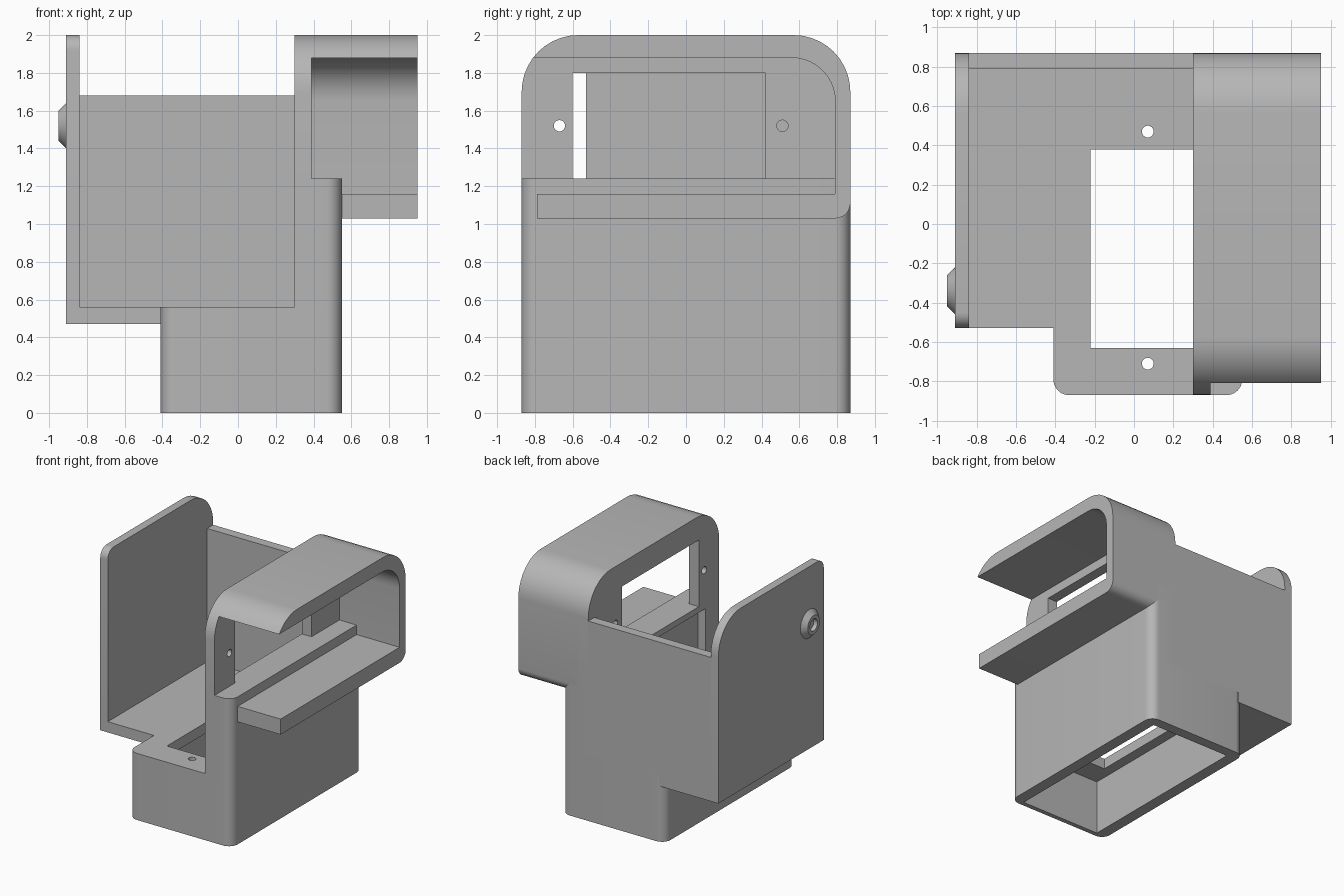
import bpy, bmesh, math
from mathutils import Vector

cube = bpy.data.objects.get("Cube")
if cube:
    bpy.data.objects.remove(cube, do_unlink=True)

grey = bpy.data.materials.new("plain grey")
grey.use_nodes = True
COLOUR = (0.47, 0.47, 0.47, 1)
grey.diffuse_color = COLOUR
grey.node_tree.nodes["Principled BSDF"].inputs["Base Color"].default_value = COLOUR


def rounded(corners, steps=10):
    """Outline from (a, b, radius) right-angle corners."""
    out = []
    for i, (a, b, r) in enumerate(corners):
        p = Vector((a, b))
        if r == 0:
            out.append(p)
            continue
        u = (Vector(corners[i - 1][:2]) - p).normalized() * r
        v = (Vector(corners[(i + 1) % len(corners)][:2]) - p).normalized() * r
        for k in range(steps + 1):
            t = math.pi / 2 * k / steps
            out.append(p + u * (1 - math.sin(t)) + v * (1 - math.cos(t)))
    return out


def finish(name, bm):
    bmesh.ops.recalc_face_normals(bm, faces=bm.faces)
    mesh = bpy.data.meshes.new(name)
    bm.to_mesh(mesh)
    bm.free()
    mesh.materials.append(grey)
    ob = bpy.data.objects.new(name, mesh)
    bpy.context.collection.objects.link(ob)
    return ob


def prism(name, outline, axis, lo, hi):
    """Extrude an outline along z (outline in xy) or along x (outline in yz)."""
    bm = bmesh.new()
    place = (lambda p: (p[0], p[1], lo)) if axis == "z" else (lambda p: (lo, p[0], p[1]))
    face = bm.faces.new([bm.verts.new(place(p)) for p in outline])
    new = bmesh.ops.extrude_face_region(bm, geom=[face])["geom"]
    d = hi - lo
    bmesh.ops.translate(bm, verts=[e for e in new if isinstance(e, bmesh.types.BMVert)],
                        vec=(0, 0, d) if axis == "z" else (d, 0, 0))
    return finish(name, bm)


def rect(a0, a1, b0, b1, r=(0, 0, 0, 0)):
    """Rectangle outline; radii run counter-clockwise from the low corner."""
    return rounded([(a0, b0, r[0]), (a1, b0, r[1]), (a1, b1, r[2]), (a0, b1, r[3])])


def circle(a, b, r, n=24):
    return [(a + r * math.cos(math.tau * i / n), b + r * math.sin(math.tau * i / n))
            for i in range(n)]


def cut(ob, *cutters):
    """Subtract the cutters and bake the result."""
    for c in cutters:
        c.hide_render = True
        m = ob.modifiers.new("cut", "BOOLEAN")
        m.operation, m.solver, m.object = "DIFFERENCE", "EXACT", c
    dg = bpy.context.evaluated_depsgraph_get()
    mesh = bpy.data.meshes.new_from_object(ob.evaluated_get(dg))
    ob.modifiers.clear()
    ob.data = mesh
    for c in cutters:
        bpy.data.objects.remove(c, do_unlink=True)


R = 0.08    # small corner radius
BIG = 0.3   # large corner radius

# Hollow base, open below, with a window and screw holes in its top
base = prism("base", rect(-.41, .55, -.87, .87, (R, R, R, R)), "z", 0, .56)
cut(base,
    prism("cavity", rect(-.31, .45, -.83, .78), "z", -.1, .47),
    prism("window", rect(-.22, .30, -.63, .38), "z", .4, .7),
    *[prism("hole", circle(.07, y, .03), "z", .4, .7) for y in (-.71, .47)])

# Overhanging shelf, end wall and back wall
shelf = prism("shelf", rect(-.91, -.36, -.53, .87), "z", .47, .56)
end_wall = prism("end_wall", rect(-.53, .87, .47, 2, (0, 0, BIG, R)), "x", -.91, -.84)
back_wall = prism("back_wall", rect(.79, .87, .56, 1.68), "x", -.84, .30)

# Thick lower side wall with a shallow pocket on its inner face
side_wall = prism("side_wall", rect(.30, .55, -.87, .87, (0, R, R, 0)), "z", .56, 1.24)
cut(side_wall, prism("pocket", rect(-.69, .45, .56, 1.19), "x", .2, .37))

# Upper side frame with window and screw holes
side_frame = prism("side_frame", rect(-.87, .87, 1.24, 2, (0, 0, BIG, BIG)), "x", .30, .39)
cut(side_frame,
    prism("window", rect(-.60, .42, 1.1, 1.80), "x", .2, .5),
    *[prism("hole", circle(y, 1.52, .03), "x", .2, .5) for y in (-.67, .51)])

# C-shaped hood: roof, back and bottom lip, open at the front
hood = prism("hood", rect(-.87, .87, 1.03, 2, (0, R, BIG, BIG)), "x", .39, .95)
cut(hood,
    prism("inside", rect(-1, .79, 1.16, 1.88, (0, 0, .23, 0)), "x", .3, 1.1),
    prism("front_gap", rect(-1, -.79, .9, 1.5), "x", .3, 1.1))

# Tapered knob with a dished end on the outer wall
bm = bmesh.new()
rings = []
for x, r in ((-.90, .12), (-.91, .12), (-.95, .08), (-.95, .05), (-.915, .05)):
    rings.append([bm.verts.new((x, y, z)) for y, z in circle(-.34, 1.52, r, 32)])
for a, b in zip(rings, rings[1:]):
    for i in range(len(a)):
        j = (i + 1) % len(a)
        bm.faces.new((a[i], a[j], b[j], b[i]))
bm.faces.new(rings[0])
bm.faces.new(rings[-1])
knob = finish("knob", bm)

# Smooth the rounded corners, keep the edges crisp
bpy.ops.object.select_all(action="DESELECT")
for ob in (base, shelf, end_wall, back_wall, side_wall, side_frame, hood, knob):
    ob.select_set(True)
    bpy.context.view_layer.objects.active = ob
bpy.ops.object.shade_smooth_by_angle(angle=math.radians(30))
